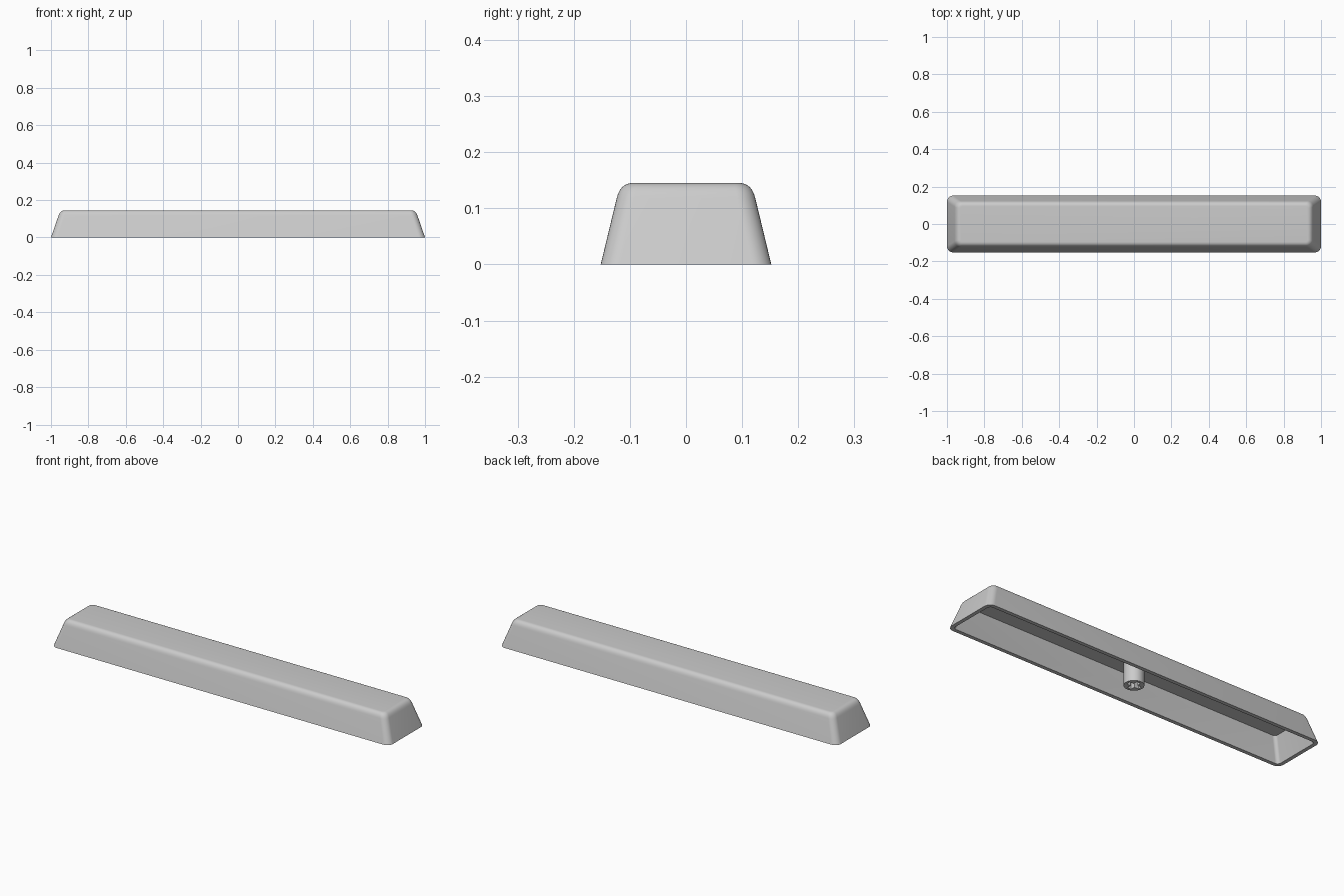
import bpy
import bmesh
from math import cos, sin, pi, radians

cube = bpy.data.objects.get("Cube")
if cube:
    bpy.data.objects.remove(cube, do_unlink=True)

HEIGHT, CEILING, WALL = 0.145, 0.122, 0.02
CORNER_STEPS, EDGE_STEPS = 8, 8

grey = bpy.data.materials.new("plain grey")
grey.use_nodes = True
colour = (0.6, 0.6, 0.6, 1)
grey.diffuse_color = colour
grey.node_tree.nodes["Principled BSDF"].inputs["Base Color"].default_value = colour


def add_object(name, bm):
    bmesh.ops.recalc_face_normals(bm, faces=bm.faces)
    mesh = bpy.data.meshes.new(name)
    bm.to_mesh(mesh)
    bm.free()
    mesh.materials.append(grey)
    obj = bpy.data.objects.new(name, mesh)
    bpy.context.collection.objects.link(obj)
    return obj


def activate(obj):
    bpy.ops.object.select_all(action='DESELECT')
    obj.select_set(True)
    bpy.context.view_layer.objects.active = obj


def rounded_ring(bm, z, inset, radius):
    """Rounded rectangle following the tapered walls at height z."""
    taper = z / HEIGHT
    hx = 1 - 0.05 * taper - inset - radius
    hy = 0.152 - 0.035 * taper - inset - radius
    ring = []
    for quarter, (sx, sy) in enumerate([(1, 1), (-1, 1), (-1, -1), (1, -1)]):
        for i in range(CORNER_STEPS + 1):
            a = (quarter + i / CORNER_STEPS) * pi / 2
            ring.append(bm.verts.new((sx * hx + radius * cos(a),
                                      sy * hy + radius * sin(a), z)))
    return ring


# Hollow cap: ceiling, inner walls, rim, outer walls and rolled top edge
sections = [(CEILING, WALL, 0.018), (0, WALL, 0.018), (0, 0, 0.034)]
roll_start, roll = 0.118, 0.022
for i in range(EDGE_STEPS + 1):
    t = i / EDGE_STEPS
    z = roll_start * (1 - t) ** 2 + HEIGHT * (1 - (1 - t) ** 2)
    sections.append((z, roll * t * t, 0.032 - roll * t * t))

bm = bmesh.new()
rings = [rounded_ring(bm, *s) for s in sections]
for lower, upper in zip(rings, rings[1:]):
    for i in range(len(lower)):
        j = (i + 1) % len(lower)
        bm.faces.new((lower[i], lower[j], upper[j], upper[i]))
bm.faces.new(rings[0])
bm.faces.new(rings[-1])
cap = add_object("cap_shell", bm)

# Round mounting stem under the ceiling
bm = bmesh.new()
bmesh.ops.create_cone(bm, cap_ends=True, segments=40, radius1=0.048,
                      radius2=0.048, depth=CEILING)
bmesh.ops.translate(bm, verts=bm.verts, vec=(0, 0, CEILING / 2))
stem = add_object("mounting_stem", bm)

# Cross-shaped socket cut into the stem
for name, size in [("slot_long", (0.07, 0.022)), ("slot_cross", (0.022, 0.07))]:
    bm = bmesh.new()
    bmesh.ops.create_cube(bm, size=1)
    bmesh.ops.scale(bm, verts=bm.verts, vec=(*size, 0.16))
    cutter = add_object(name, bm)
    cutter.hide_render = True
    cut = stem.modifiers.new(name, 'BOOLEAN')
    cut.operation = 'DIFFERENCE'
    cut.solver = 'EXACT'
    cut.object = cutter
    activate(stem)
    bpy.ops.object.modifier_apply(modifier=cut.name)
    bpy.data.objects.remove(cutter, do_unlink=True)

for obj in (cap, stem):
    activate(obj)
    bpy.ops.object.shade_smooth_by_angle(angle=radians(35))
